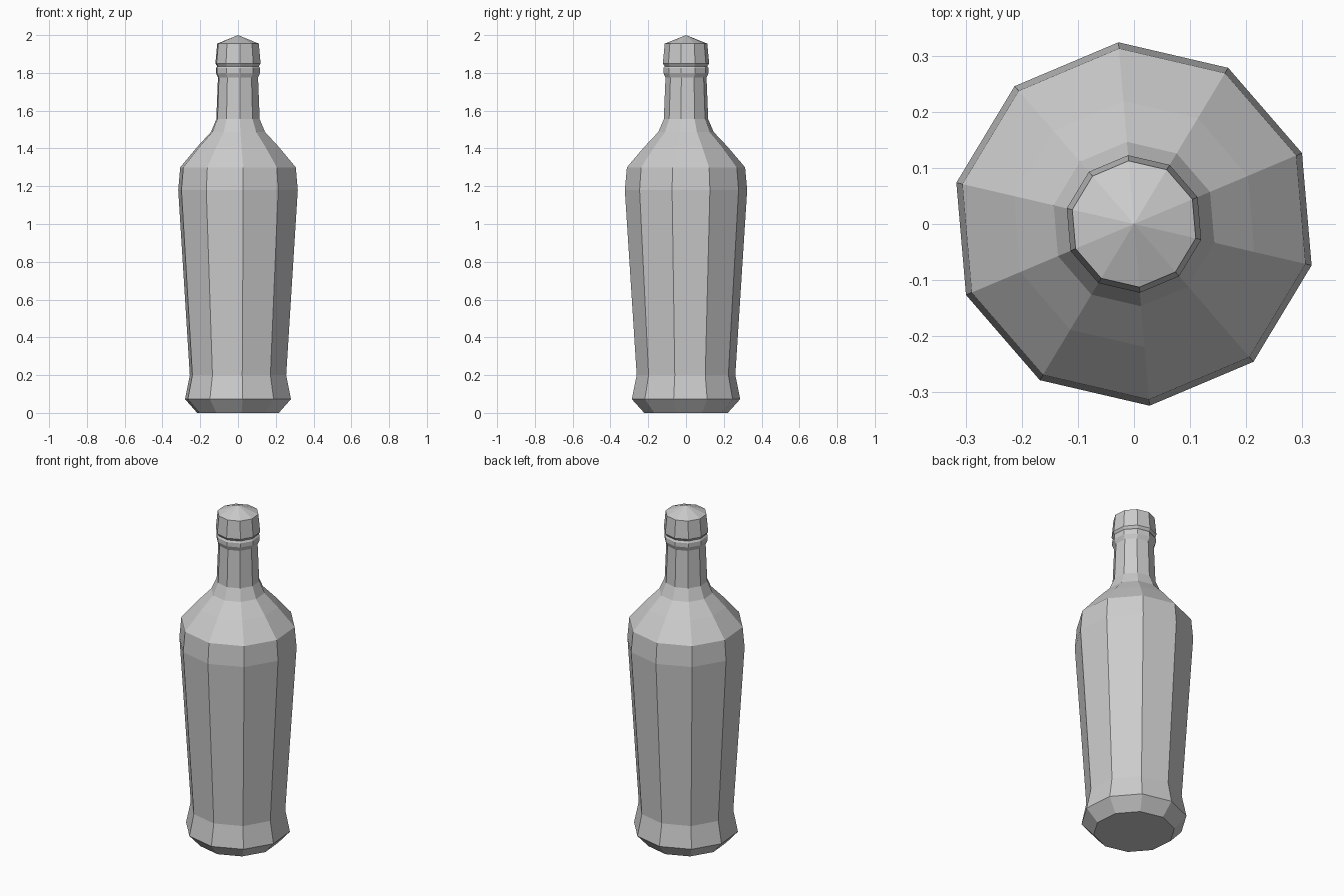
import bpy, bmesh, math

if "Cube" in bpy.data.objects:
    bpy.data.objects.remove(bpy.data.objects["Cube"])

SIDES = 10
TURN = math.radians(22.9)   # rotation of the ten-sided section

grey = bpy.data.materials.new("bottle_grey")
grey.diffuse_color = (0.6, 0.6, 0.6, 1)
grey.use_nodes = True
grey.node_tree.nodes["Principled BSDF"].inputs["Base Color"].default_value = grey.diffuse_color


def lathe(name, profile, apex=None):
    """Ten-sided flat-shaded turned solid from (radius, height) rings."""
    bm = bmesh.new()
    rings = [[bm.verts.new((r * math.cos(TURN + i * math.tau / SIDES),
                            r * math.sin(TURN + i * math.tau / SIDES), z))
              for i in range(SIDES)] for r, z in profile]
    bm.faces.new(rings[0][::-1])
    for low, high in zip(rings, rings[1:]):
        for i in range(SIDES):
            j = (i + 1) % SIDES
            bm.faces.new((low[i], low[j], high[j], high[i]))
    tip = bm.verts.new((0, 0, apex))
    for i in range(SIDES):
        bm.faces.new((rings[-1][i], rings[-1][(i + 1) % SIDES], tip))
    mesh = bpy.data.meshes.new(name)
    bm.to_mesh(mesh)
    bm.free()
    mesh.materials.append(grey)
    obj = bpy.data.objects.new(name, mesh)
    bpy.context.collection.objects.link(obj)
    return obj


# Foot, tapered body, shoulder, neck, collar and pointed stopper in one skin
lathe("bottle", [
    (0.222, 0.0), (0.288, 0.073),                    # chamfered foot
    (0.262, 0.2), (0.325, 1.18), (0.314, 1.3),       # body
    (0.22, 1.41), (0.147, 1.487), (0.118, 1.555),    # shoulder
    (0.109, 1.775), (0.12, 1.8), (0.12, 1.825),      # neck and collar
    (0.113, 1.835), (0.123, 1.85), (0.113, 1.955),   # stopper
], apex=2.0)
